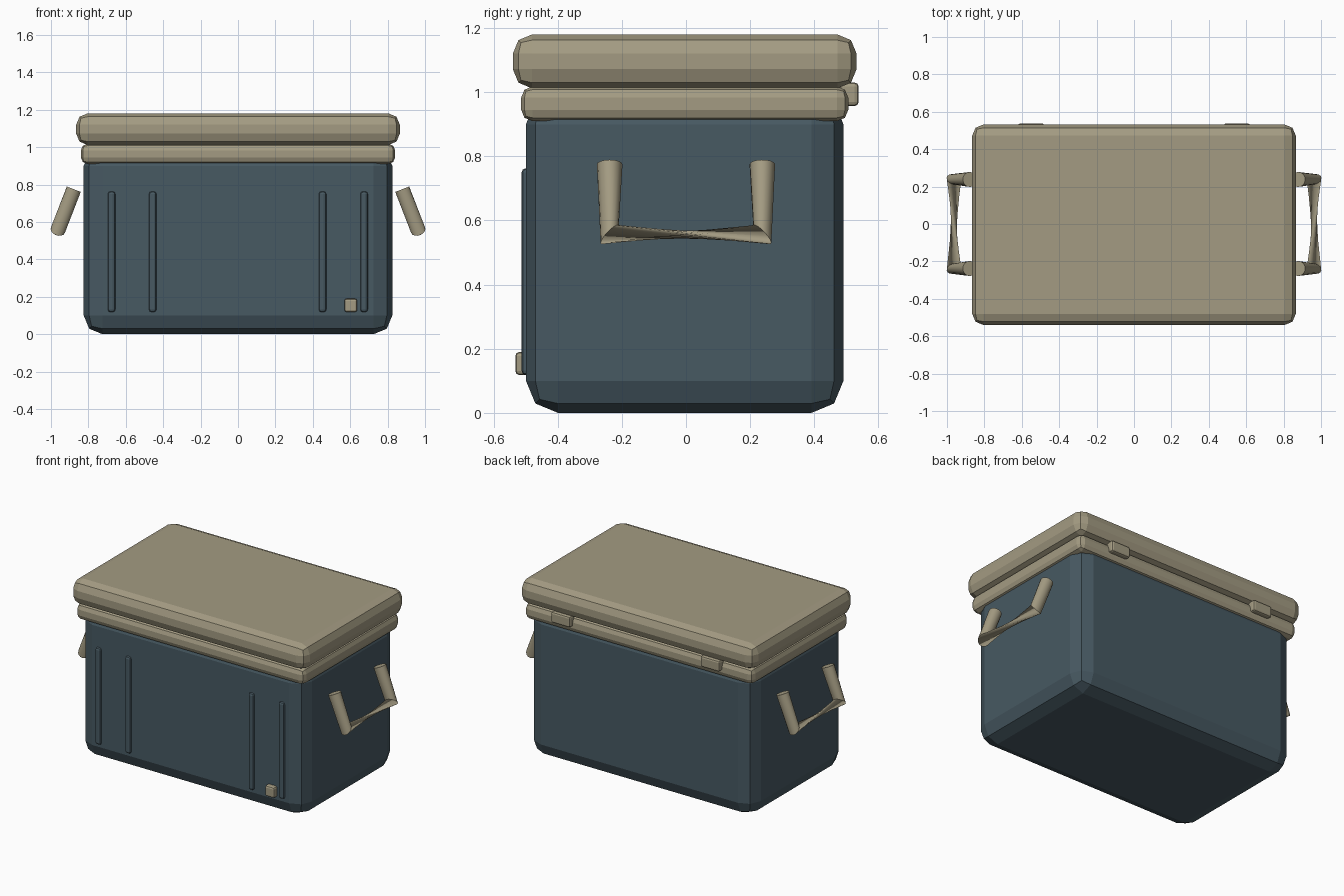
import bpy, bmesh, math
from mathutils import Vector, Matrix

if "Cube" in bpy.data.objects:
    bpy.data.objects.remove(bpy.data.objects["Cube"])


def material(name, rgb):
    m = bpy.data.materials.new(name)
    m.diffuse_color = (*rgb, 1)
    m.use_nodes = True
    m.node_tree.nodes["Principled BSDF"].inputs["Base Color"].default_value = m.diffuse_color
    return m


TAN = material("tan", (0.37, 0.33, 0.225))
SLATE = material("slate blue", (0.063, 0.100, 0.123))
YC = -0.004  # the case sits slightly forward of centre


def finish(name, bm, mat):
    bmesh.ops.recalc_face_normals(bm, faces=bm.faces)
    me = bpy.data.meshes.new(name)
    bm.to_mesh(me)
    bm.free()
    me.materials.append(mat)
    ob = bpy.data.objects.new(name, me)
    bpy.context.collection.objects.link(ob)
    return ob


def box(name, x, y, z, bevel, mat):
    """Bevelled box from (min, max) ranges."""
    bm = bmesh.new()
    bmesh.ops.create_cube(bm, size=1)
    for v in bm.verts:
        v.co = [r[0] + (c + 0.5) * (r[1] - r[0]) for c, r in zip(v.co, (x, y, z))]
    bmesh.ops.bevel(bm, geom=list(bm.edges), offset=bevel, segments=2,
                    profile=0.5, affect='EDGES')
    return finish(name, bm, mat)


# Main case, rim and lid
box("body", (-0.825, 0.825), (YC - 0.495, YC + 0.495), (0, 1.0), 0.1, SLATE)
box("rim", (-0.84, 0.84), (YC - 0.51, YC + 0.51), (0.91, 1.018), 0.035, TAN)
box("lid", (-0.865, 0.865), (YC - 0.536, YC + 0.536), (1.012, 1.18), 0.06, TAN)

# Front ribs
for i, cx in enumerate((-0.676, -0.456, 0.452, 0.674)):
    box(f"front_rib_{i + 1}", (cx - 0.02, cx + 0.02), (-0.513, -0.473),
        (0.118, 0.763), 0.014, SLATE)

# Drain plug
box("drain_plug", (0.569, 0.637), (-0.532, -0.48), (0.118, 0.19), 0.012, TAN)

# Back hinges
for side, cx in (("left", -0.55), ("right", 0.55)):
    box("hinge_" + side, (cx - 0.07, cx + 0.07), (0.48, 0.538),
        (0.957, 1.03), 0.012, TAN)

# Side handles: two round legs joined by a twisted bar
R, SIDES, HY, TWIST = 0.04, 16, 0.238, math.radians(152)
top, low = Vector((0.878, 0, 0.775)), Vector((0.963, 0, 0.556))
down = (low - top).normalized()
along = Vector((0, 1, 0))
across = down.cross(along).normalized()


def handle(name, sign):
    bm = bmesh.new()
    rings = []
    stations = ((top, -HY, down, 0), (low, -HY, down + along, 0),
                (low, HY, along - down, TWIST), (top, HY, -down, TWIST))
    for p, y, n, twist in stations:
        f = n.normalized().cross(across)
        ring = []
        for k in range(SIDES):
            a = 2 * math.pi * k / SIDES + twist
            c = p + along * y + (across * math.cos(a) + f * math.sin(a)) * R
            ring.append(bm.verts.new((c.x * sign, c.y, c.z)))
        rings.append(ring)
    for r0, r1 in zip(rings, rings[1:]):
        for k in range(SIDES):
            j = (k + 1) % SIDES
            bm.faces.new((r0[k], r0[j], r1[j], r1[k]))
    bm.faces.new(rings[0])
    bm.faces.new(rings[-1])
    ob = finish(name, bm, TAN)
    bpy.ops.object.select_all(action='DESELECT')
    ob.select_set(True)
    bpy.context.view_layer.objects.active = ob
    bpy.ops.object.shade_smooth_by_angle(angle=math.radians(35))


handle("handle_right", 1)
handle("handle_left", -1)
